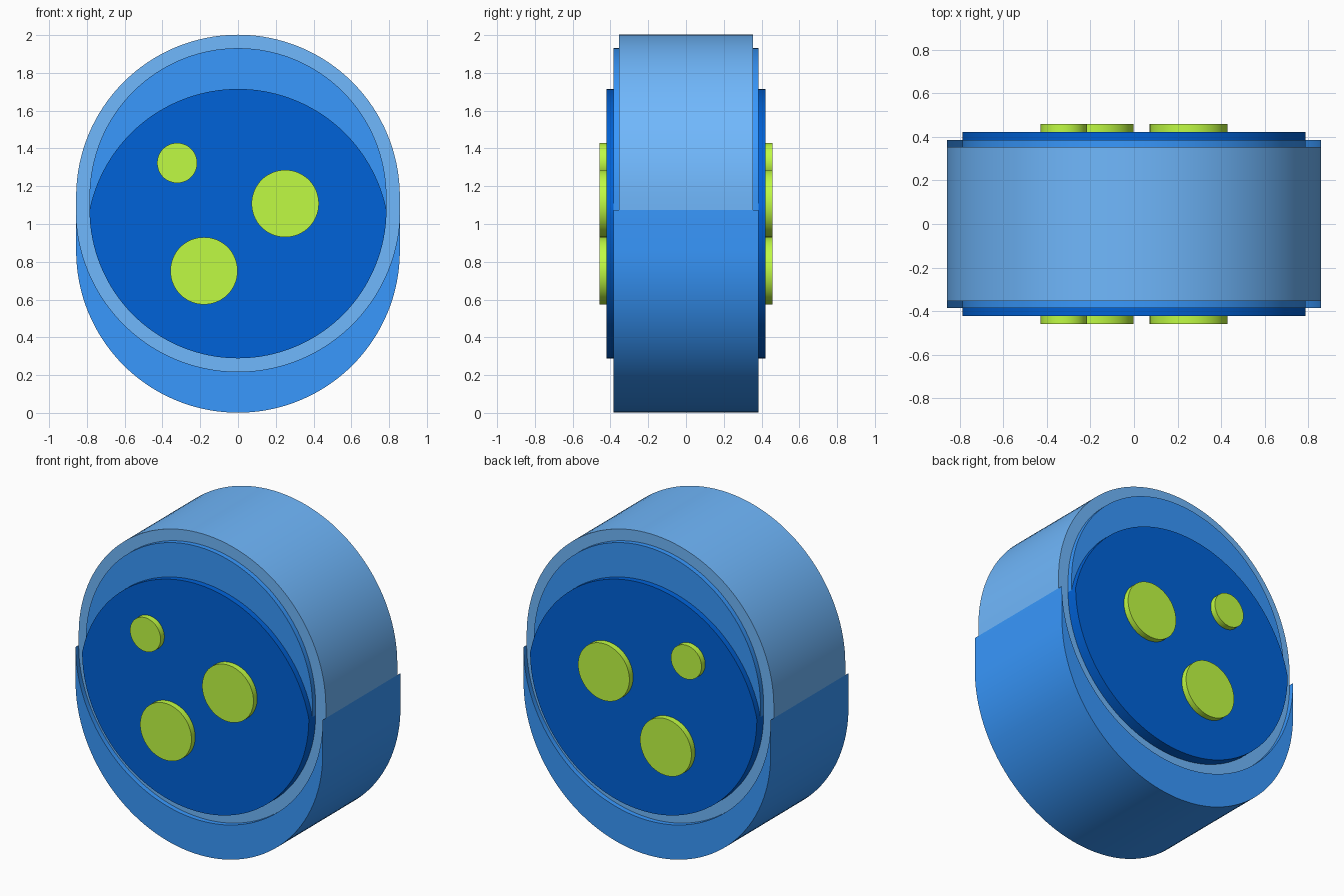
import bpy, bmesh, math

cube = bpy.data.objects.get("Cube")
if cube:
    bpy.data.objects.remove(cube, do_unlink=True)

SPLIT = 1.075   # height where upper and lower outlines meet
LIFT = 0.07     # straight side below the upper arcs
DROP = 0.217    # straight side above the lowest arc
OUTER = 0.857   # drum radius
INNER = 0.786   # face radius
STEPS = 64      # segments per arc


def linear(c):
    return c / 12.92 if c <= 0.04045 else ((c + 0.055) / 1.055) ** 2.4


def material(name, *rgb):
    mat = bpy.data.materials.new(name)
    mat.use_nodes = True
    colour = [linear(c / 255) for c in rgb] + [1]
    mat.diffuse_color = colour
    mat.node_tree.nodes["Principled BSDF"].inputs["Base Color"].default_value = colour
    return mat


def arc(x, z, radius, start, end):
    angles = [start + (end - start) * i / STEPS for i in range(STEPS + 1)]
    return [(x + radius * math.cos(a), z + radius * math.sin(a)) for a in angles]


def upper(radius, z):
    """Half circle from +x over the top to -x."""
    return arc(0, z, radius, 0, math.pi)


def lower(radius, z):
    """Half circle from -x under the bottom to +x."""
    return arc(0, z, radius, math.pi, math.tau)


def prism(name, outline, half_depth, mat):
    """Extrude an (x, z) outline evenly to front and back."""
    bm = bmesh.new()
    face = bm.faces.new([bm.verts.new((x, -half_depth, z)) for x, z in outline])
    moved = bmesh.ops.extrude_face_region(bm, geom=[face])["geom"]
    verts = [g for g in moved if isinstance(g, bmesh.types.BMVert)]
    bmesh.ops.translate(bm, verts=verts, vec=(0, 2 * half_depth, 0))
    bmesh.ops.recalc_face_normals(bm, faces=bm.faces)
    mesh = bpy.data.meshes.new(name)
    bm.to_mesh(mesh)
    bm.free()
    mesh.materials.append(mat)
    obj = bpy.data.objects.new(name, mesh)
    bpy.context.collection.objects.link(obj)
    bpy.ops.object.select_all(action="DESELECT")
    obj.select_set(True)
    bpy.context.view_layer.objects.active = obj
    bpy.ops.object.shade_smooth_by_angle(angle=math.radians(30))


light_blue = material("light_blue", 112, 184, 253)
mid_blue = material("mid_blue", 56, 152, 253)
dark_blue = material("dark_blue", 0, 98, 216)
lime = material("lime", 192, 251, 68)

# Main drum
prism("drum", upper(OUTER, SPLIT + LIFT) + lower(OUTER, SPLIT), 0.354, light_blue)

# Lower shell: straight sides, round bottom, hollowed to the drum's curve
hollow = lower(OUTER, SPLIT)[::-1]
prism("lower_shell", lower(OUTER, SPLIT - DROP) + hollow, 0.385, mid_blue)

# Raised upper panel
panel = upper(INNER, SPLIT + LIFT) + [(-INNER, SPLIT), (INNER, SPLIT)]
prism("upper_panel", panel, 0.385, mid_blue)

# Dark face plate: half circle below, shallower arc above
rise = 0.64
brow_radius = (INNER ** 2 + rise ** 2) / (2 * rise)
tilt = math.acos(INNER / brow_radius)
brow = arc(0, SPLIT + rise - brow_radius, brow_radius, tilt, math.pi - tilt)
prism("face_plate", brow + lower(INNER, SPLIT)[1:-1], 0.421, dark_blue)

# Round spots showing on both faces
spots = {
    "large_spot_left": (0.25, 1.108, 0.178),
    "large_spot_right": (-0.18, 0.752, 0.178),
    "small_spot": (-0.322, 1.323, 0.106),
}
for name, (x, z, radius) in spots.items():
    prism(name, arc(x, z, radius, 0, math.tau)[:-1], 0.458, lime)
